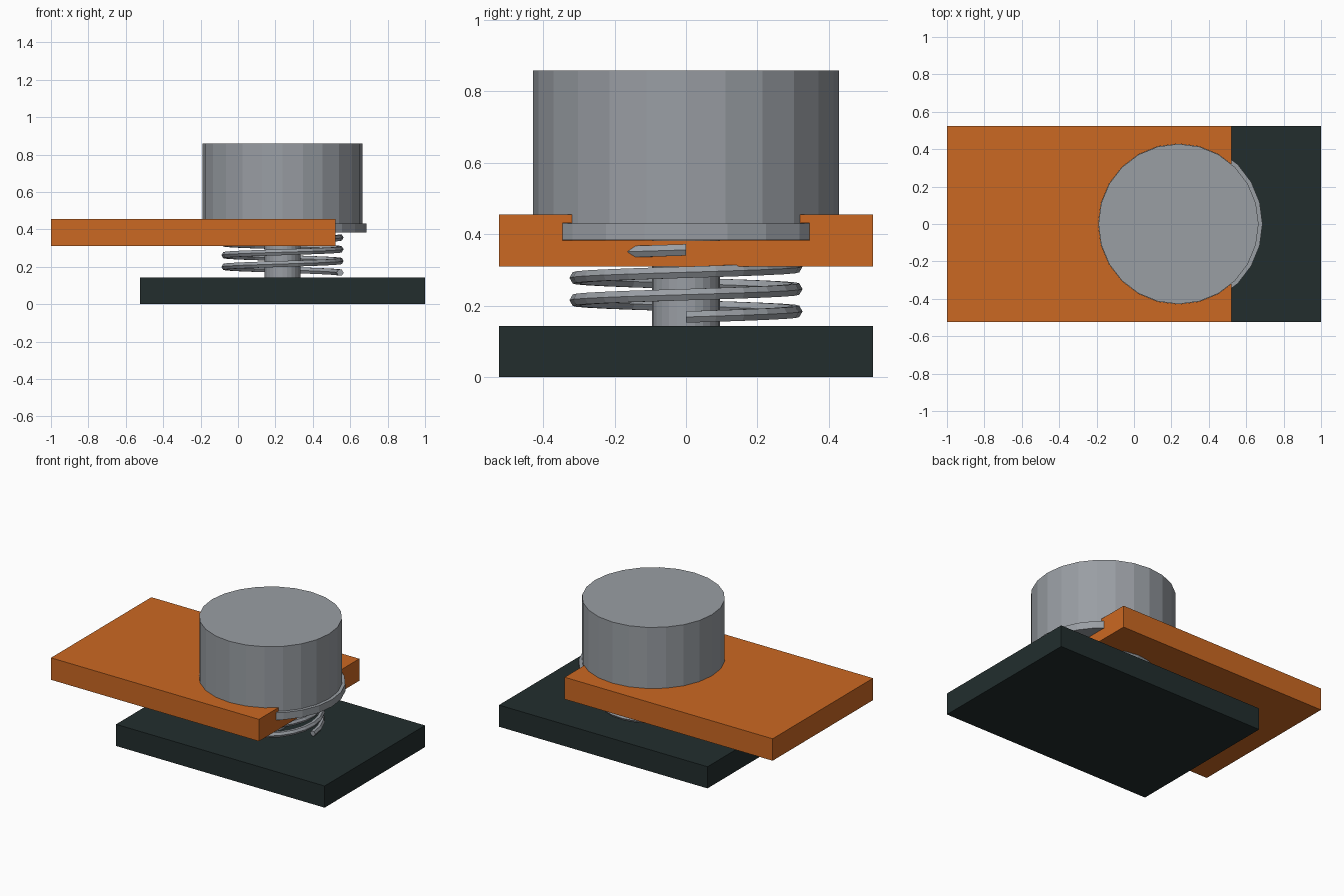
import bpy, bmesh, math

if "Cube" in bpy.data.objects:
    bpy.data.objects.remove(bpy.data.objects["Cube"])

AXIS_X = 0.238      # shared axis of button, stem and spring
HALF = 0.524        # half depth of both plates
SIDES = 24


def material(name, rgb):
    mat = bpy.data.materials.new(name)
    mat.use_nodes = True
    mat.diffuse_color = (*rgb, 1)
    mat.node_tree.nodes["Principled BSDF"].inputs["Base Color"].default_value = (*rgb, 1)
    return mat


orange = material("orange", (0.60, 0.138, 0.016))
grey = material("steel grey", (0.32, 0.342, 0.37))
dark = material("dark slate", (0.016, 0.027, 0.027))


def finish(name, bm, mat):
    bmesh.ops.recalc_face_normals(bm, faces=bm.faces)
    mesh = bpy.data.meshes.new(name)
    bm.to_mesh(mesh)
    bm.free()
    mesh.materials.append(mat)
    obj = bpy.data.objects.new(name, mesh)
    bpy.context.collection.objects.link(obj)
    return obj


def plate(name, x0, x1, z0, z1, mat):
    bm = bmesh.new()
    bmesh.ops.create_cube(bm, size=1)
    bmesh.ops.scale(bm, vec=(x1 - x0, 2 * HALF, z1 - z0), verts=bm.verts)
    bmesh.ops.translate(bm, vec=((x0 + x1) / 2, 0, (z0 + z1) / 2), verts=bm.verts)
    return finish(name, bm, mat)


def skin(bm, rings):
    """Join successive closed rings of points and cap both ends."""
    loops = [[bm.verts.new(p) for p in ring] for ring in rings]
    for a, b in zip(loops, loops[1:]):
        n = len(a)
        for i in range(n):
            j = (i + 1) % n
            bm.faces.new((a[i], a[j], b[j], b[i]))
    bm.faces.new(loops[0])
    bm.faces.new(loops[-1])


def turned(name, profile, mat):
    bm = bmesh.new()
    angles = [math.tau * i / SIDES for i in range(SIDES)]
    skin(bm, [[(AXIS_X + r * math.cos(a), r * math.sin(a), z) for a in angles]
              for r, z in profile])
    return finish(name, bm, mat)


def coil(name, radius, wire, z0, z1, turns, mat):
    bm = bmesh.new()
    steps = turns * SIDES
    rings = []
    for s in range(steps + 1):
        a = math.tau * s / SIDES
        zc = z0 + (z1 - z0) * s / steps
        ring = []
        for k in range(6):
            t = math.tau * k / 6
            r = radius + wire * math.cos(t)
            ring.append((AXIS_X + r * math.cos(a), r * math.sin(a),
                         zc + wire * math.sin(t)))
        rings.append(ring)
    skin(bm, rings)
    return finish(name, bm, mat)


# Plates
plate("base_plate", -HALF, 1, 0, 0.143, dark)
top_plate = plate("sliding_plate", -1, 0.52, 0.31, 0.455, orange)

# Button with its retaining flange
flange_z, lip_z, top_z = 0.383, 0.43, 0.858
button_r, flange_r = 0.428, 0.449
turned("button", [(flange_r, flange_z), (flange_r, lip_z),
                  (button_r, lip_z), (button_r, top_z)], grey)

# Stepped pocket in the sliding plate, with a hairline clearance
gap = 0.001
cutter = turned("pocket_cutter", [(flange_r + gap, flange_z - gap), (flange_r + gap, lip_z + gap),
                                  (button_r + gap, lip_z + gap), (button_r + gap, top_z)], orange)
cutter.hide_render = True
cut = top_plate.modifiers.new("pocket", "BOOLEAN")
cut.operation = "DIFFERENCE"
cut.solver = "EXACT"
cut.object = cutter
bpy.context.view_layer.update()
carved = bpy.data.meshes.new_from_object(
    top_plate.evaluated_get(bpy.context.evaluated_depsgraph_get()))
top_plate.modifiers.clear()
top_plate.data = carved
bpy.data.objects.remove(cutter)

# Stem and return spring
turned("stem", [(0.095, 0.002), (0.095, 0.39)], grey)
coil("spring", 0.308, 0.0185, 0.168, 0.356, 3, grey)
